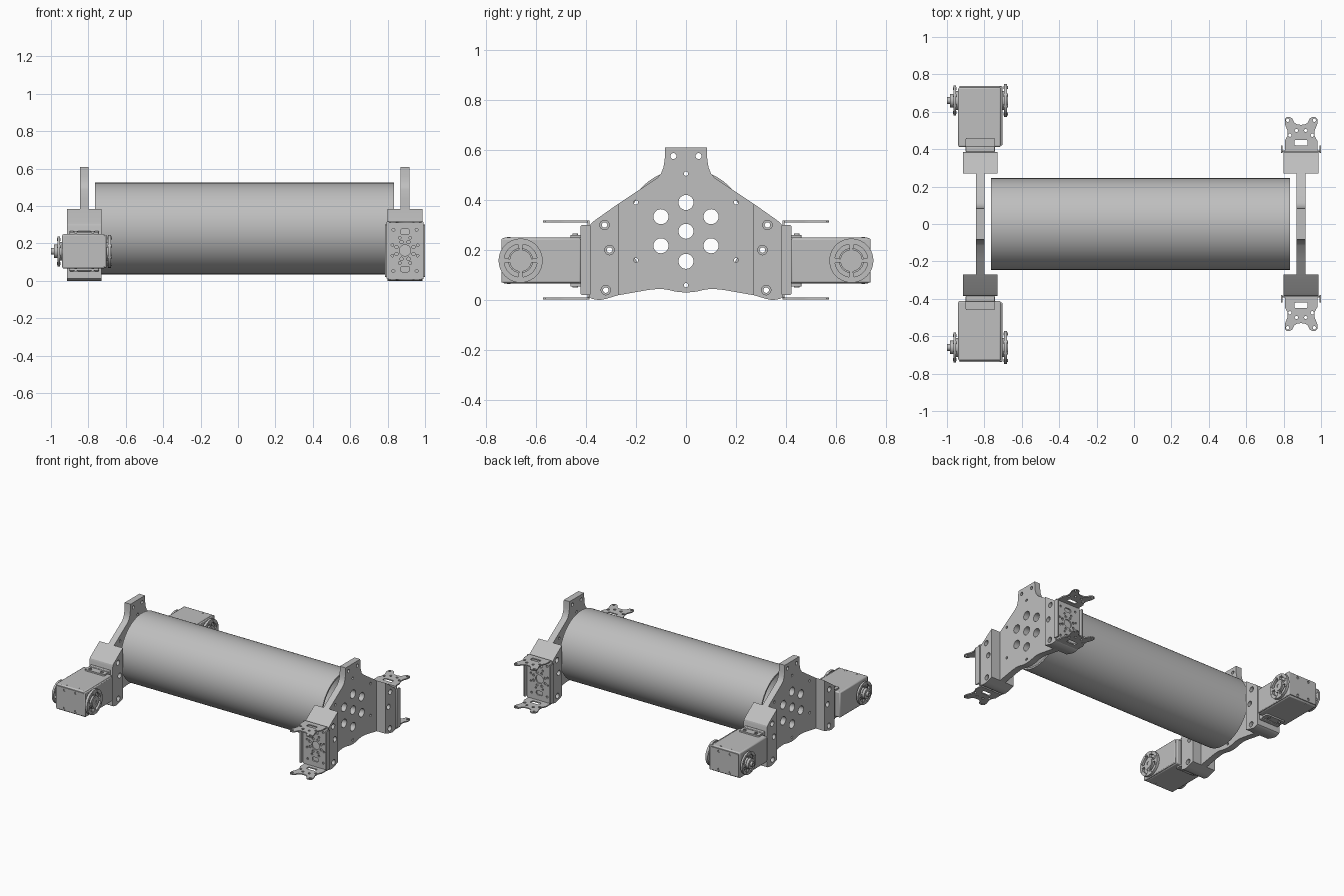
import bpy, bmesh, math
from mathutils import Matrix, Vector

if "Cube" in bpy.data.objects:
    bpy.data.objects.remove(bpy.data.objects["Cube"], do_unlink=True)

grey = bpy.data.materials.new("plain grey")
grey.use_nodes = True
grey.diffuse_color = (0.52, 0.52, 0.52, 1)
grey.node_tree.nodes["Principled BSDF"].inputs["Base Color"].default_value = (0.52, 0.52, 0.52, 1)

# Sketch axes: which world axes the two sketch directions and the thickness follow
AXES = {"x": ((0, 1, 0), (0, 0, 1), (1, 0, 0)),
        "y": ((1, 0, 0), (0, 0, 1), (0, -1, 0)),
        "z": ((1, 0, 0), (0, 1, 0), (0, 0, 1))}


def circle(u, v, r, n=20):
    return [(u + r * math.cos(2 * math.pi * i / n), v + r * math.sin(2 * math.pi * i / n)) for i in range(n)]


def slot(u, v, w, h, r=0.008):
    """Rectangle with rounded corners."""
    pts = []
    for k, (su, sv) in enumerate([(1, 1), (-1, 1), (-1, -1), (1, -1)]):
        for i in range(5):
            a = (k + i / 4) * math.pi / 2
            pts.append((u + su * (w / 2 - r) + r * math.cos(a), v + sv * (h / 2 - r) + r * math.sin(a)))
    return pts


def arc_slot(u, v, r0, r1, a0, a1, n=8):
    angles = [a0 + (a1 - a0) * i / n for i in range(n + 1)]
    return ([(u + r1 * math.cos(a), v + r1 * math.sin(a)) for a in angles]
            + [(u + r0 * math.cos(a), v + r0 * math.sin(a)) for a in reversed(angles)])


def finish(obj):
    obj.data.materials.clear()
    obj.data.materials.append(grey)
    bpy.ops.object.select_all(action="DESELECT")
    obj.select_set(True)
    bpy.context.view_layer.objects.active = obj
    bpy.ops.object.shade_smooth_by_angle(angle=math.radians(30))
    return obj


def plate(name, axis, lo, hi, outline, holes=()):
    """Extrude a flat outline with holes between lo and hi along one axis."""
    curve = bpy.data.curves.new(name, "CURVE")
    curve.dimensions = "2D"
    curve.fill_mode = "BOTH"
    curve.extrude = (hi - lo) / 2
    for loop in [outline, *holes]:
        spline = curve.splines.new("POLY")
        spline.points.add(len(loop) - 1)
        for p, (u, v) in zip(spline.points, loop):
            p.co = (u, v, 0, 1)
        spline.use_cyclic_u = True
    temp = bpy.data.objects.new(name, curve)
    bpy.context.collection.objects.link(temp)
    mesh = bpy.data.meshes.new_from_object(temp.evaluated_get(bpy.context.evaluated_depsgraph_get()))
    bpy.data.objects.remove(temp, do_unlink=True)
    rot = Matrix(AXES[axis]).transposed().to_4x4()
    shift = Vector([(lo + hi) / 2 if a == axis else 0 for a in "xyz"])
    mesh.transform(Matrix.Translation(shift) @ rot)
    bm = bmesh.new()
    bm.from_mesh(mesh)
    bmesh.ops.remove_doubles(bm, verts=bm.verts, dist=1e-5)
    bmesh.ops.recalc_face_normals(bm, faces=bm.faces)
    bm.to_mesh(mesh)
    bm.free()
    obj = bpy.data.objects.new(name, mesh)
    bpy.context.collection.objects.link(obj)
    return finish(obj)


def box(name, x, y, z, bevel=0.0):
    bm = bmesh.new()
    bmesh.ops.create_cube(bm, size=1)
    for v in bm.verts:
        v.co = [(a + b) / 2 + c * abs(b - a) for c, (a, b) in zip(v.co, (x, y, z))]
    mesh = bpy.data.meshes.new(name)
    bm.to_mesh(mesh)
    bm.free()
    obj = bpy.data.objects.new(name, mesh)
    bpy.context.collection.objects.link(obj)
    if bevel:
        mod = obj.modifiers.new("bevel", "BEVEL")
        mod.width, mod.segments = bevel, 2
    return finish(obj)


def both(points):
    """Mirror half an outline across the middle."""
    return points + [(-u, v) for u, v in reversed(points) if u > 0]


# Hollow body tube
plate("body_tube", "x", -0.765, 0.835, circle(0, 0.28, 0.245, 96), [circle(0, 0.28, 0.233, 96)])

SIDE = both([(0, 0.03), (0.04, 0.034), (0.08, 0.043), (0.11, 0.045), (0.15, 0.041), (0.28, 0.018),
             (0.28, 0.378), (0.19, 0.438), (0.115, 0.488), (0.1, 0.505), (0.09, 0.53), (0.085, 0.56), (0.083, 0.61)])
BIG = [(0, 0.39), (0, 0.275), (0, 0.155), (0.1, 0.333), (-0.1, 0.333), (0.1, 0.217), (-0.1, 0.217)]
SMALL = [(0, 0.505), (0, 0.045 + 0.015), (0.2, 0.39), (-0.2, 0.39), (0.2, 0.16), (-0.2, 0.16)]
BLOCK = [(0.27, 0.385), (0.365, 0.318), (0.38, 0.305), (0.385, 0.29), (0.385, 0.012), (0.375, 0.005),
         (0.345, 0), (0.32, 0.005), (0.27, 0.02)]
BOLTS = [(0.325, 0.3), (0.305, 0.2), (0.32, 0.04)]


def end_frame(side, cx):
    # Shaped end plate with lightening holes
    holes = [circle(u, v, 0.03, 28) for u, v in BIG] + [circle(u, v, 0.009, 12) for u, v in SMALL]
    holes += [circle(s * 0.05, 0.575, 0.012, 14) for s in (-1, 1)]
    plate(side + "_end_plate", "x", cx - 0.023, cx + 0.023, SIDE, holes)
    # Wide mounting blocks with counterbored bolt holes
    for s, end in ((-1, "front"), (1, "back")):
        outline = [(s * u, v) for u, v in BLOCK]
        for part, a, b, r in (("inner", -0.093, -0.07, 0.019), ("core", -0.07, 0.07, 0.011), ("outer", 0.07, 0.093, 0.019)):
            plate(f"{side}_{end}_block_{part}", "x", cx + a, cx + b, outline,
                  [circle(s * u, v, r, 16) for u, v in BOLTS])


def bracket(end, s, cx):
    name = f"left_{end}_bracket"
    zc = 0.163
    # Web with a ring of holes
    holes = [circle(cx, zc, 0.03, 24)]
    holes += [slot(cx, zc + d * 0.1, 0.05, 0.03, 0.012) for d in (-1, 1)]
    for i in range(8):
        a = math.pi / 8 + i * math.pi / 4
        holes.append(circle(cx + 0.049 * math.cos(a), zc + 0.049 * math.sin(a), 0.009, 10))
        holes.append(circle(cx + 0.073 * math.cos(a), zc + 0.073 * math.sin(a), 0.007, 10))
    holes += [circle(cx + i * 0.062, zc + j * 0.11, 0.008, 10) for i in (-1, 1) for j in (-1, 1)]
    plate(name + "_web", "y", *sorted((s * 0.385, s * 0.394)), slot(cx, zc, 0.2, 0.308), holes)
    # Side lips
    for d in (-1, 1):
        plate(f"{name}_lip_{'outer' if d > 0 else 'inner'}", "x", *sorted((cx + d * 0.098, cx + d * 0.107)),
              slot(s * 0.4, 0.16, 0.042, 0.28))
    # Forked top and bottom flanges
    half = [(0, 0.53), (0.02, 0.532), (0.036, 0.542), (0.047, 0.565), (0.06, 0.571), (0.077, 0.571),
            (0.087, 0.56), (0.087, 0.535), (0.073, 0.5), (0.073, 0.47), (0.087, 0.445), (0.087, 0.385)]
    fork = [(cx + u, s * v) for u, v in both(half)]
    fork_holes = [slot(cx, s * 0.435, 0.07, 0.03)]
    fork_holes += [circle(cx + d * u, s * v, 0.009, 10) for d in (-1, 1) for u, v in ((0.06, 0.475), (0.025, 0.5), (0.071, 0.555))]
    for z, tag in ((0.003, "bottom"), (0.31, "top")):
        plate(f"{name}_{tag}_flange", "z", z, z + 0.008, fork, fork_holes)


def motor(end, s, cx):
    name = f"right_{end}_motor"
    y, z = s * 0.66, 0.158

    def span(a, b):
        return tuple(sorted((s * a, s * b)))

    # Case, side cover and drilled end cover
    box(name + "_case", (-0.94, -0.712), span(0.412, 0.73), (0.066, 0.25), 0.008)
    box(name + "_cover", (-0.716, -0.702), span(0.42, 0.737), (0.07, 0.246), 0.005)
    plate(name + "_end_cover", "y", *span(0.73, 0.737), slot(cx, z, 0.222, 0.165),
          [circle(cx + i * 0.045, z + j * 0.065, 0.009, 12) for i in (-1, 1) for j in (-1, 1)])
    # Mounting bracket with bolted tabs
    box(name + "_mount", (cx - 0.078, cx + 0.078), span(0.385, 0.414), (0.05, 0.266), 0.004)
    for low, high, tag, top in ((0.25, 0.261, "top", 0.266), (0.055, 0.066, "bottom", 0.05)):
        plate(f"{name}_{tag}_tab", "z", low, high, slot(cx, s * 0.433, 0.156, 0.056))
        for i in (-1, 1):
            plate(f"{name}_{tag}_tab_bolt", "z", *sorted((top, 0.158 + (top - 0.158) * 0.9)),
                  circle(cx + i * 0.045, s * 0.442, 0.012, 14), [circle(cx + i * 0.045, s * 0.442, 0.006, 6)])
            face = 0.25 if tag == "top" else 0.066
            plate(f"{name}_{tag}_screw", "z", face - 0.002, face + 0.002, circle(cx + i * 0.045, s * 0.708, 0.007, 10))
    # Output wheels with curved slots, spokes and rim bolts
    for tag, lo, hi, r in (("inner", -0.696, -0.678, 0.088), ("outer", -0.966, -0.952, 0.08)):
        slots = [arc_slot(y, z, 0.5 * r, 0.75 * r, k * math.pi / 2 + 0.15, (k + 1) * math.pi / 2 - 0.15) for k in range(4)]
        plate(f"{name}_{tag}_wheel", "x", lo, hi, circle(y, z, r, 40), slots)
        plate(f"{name}_{tag}_shaft", "x", min(hi, -0.71), max(lo, -0.94) if tag == "outer" else lo, circle(y, z, 0.05, 24)) \
            if tag == "inner" else plate(f"{name}_{tag}_shaft", "x", hi, -0.935, circle(y, z, 0.05, 24))
        for i in range(8):
            a = (i + 0.5) * math.pi / 4
            plate(f"{name}_{tag}_rim_bolt", "x", lo - 0.003, hi + 0.003,
                  circle(y + 0.87 * r * math.cos(a), z + 0.87 * r * math.sin(a), 0.008, 8))
    plate(name + "_inner_hub", "x", -0.68, -0.674, circle(y, z, 0.036, 24), [circle(y, z, 0.013, 16)])
    plate(name + "_outer_hub", "x", -0.984, -0.96, circle(y, z, 0.036, 24))
    plate(name + "_outer_axle", "x", -1.0, -0.98, circle(y, z, 0.018, 16), [circle(y, z, 0.008, 6)])


end_frame("right", -0.822)
end_frame("left", 0.893)
for s, end in ((-1, "front"), (1, "back")):
    bracket(end, s, 0.893)
    motor(end, s, -0.822)
